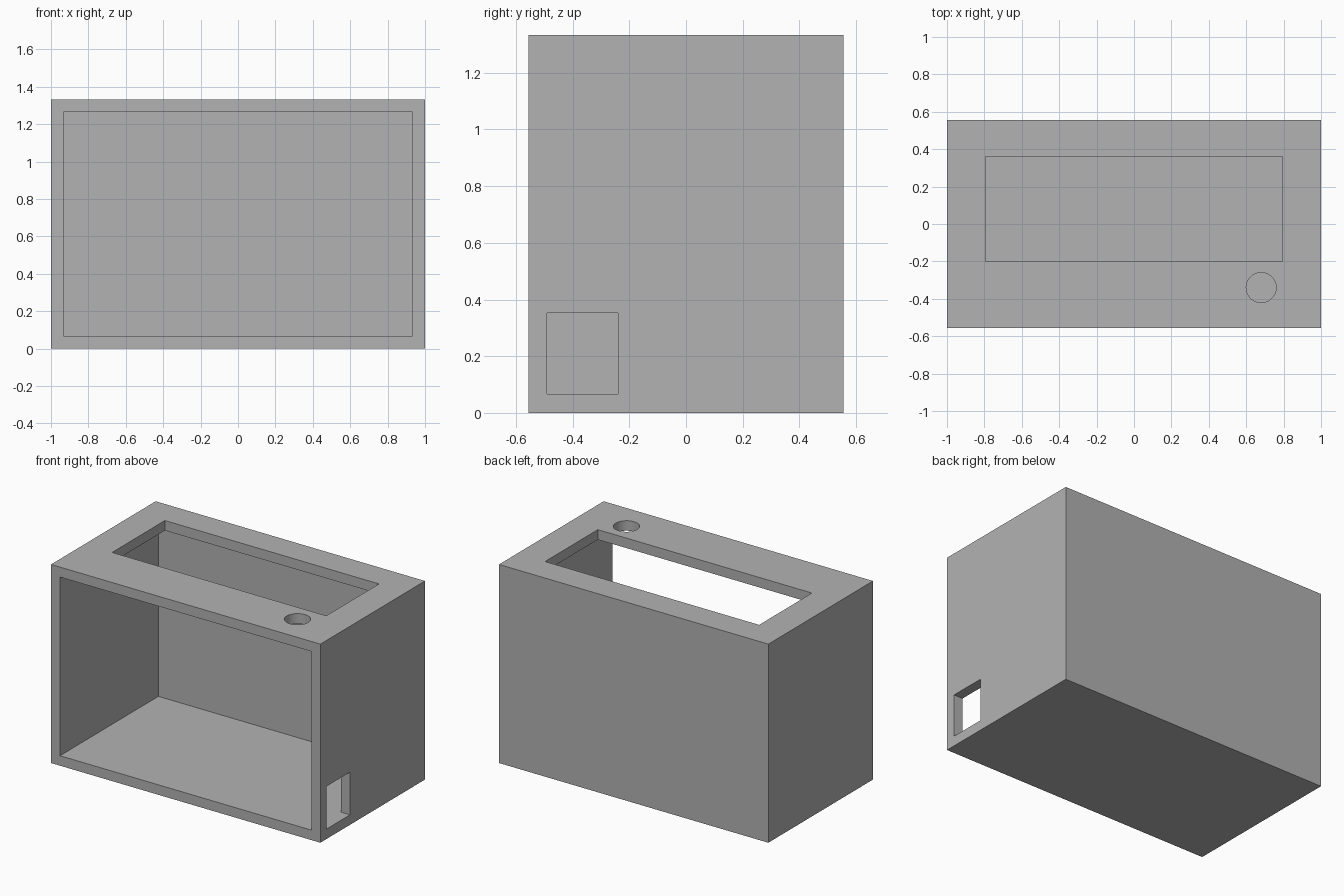
import bpy

default = bpy.data.objects.get("Cube")
if default:
    bpy.data.objects.remove(default, do_unlink=True)

W, D, H, T = 2.0, 1.11, 1.333, 0.067   # outer size and wall thickness
HX, HY = W / 2, D / 2

grey = bpy.data.materials.new("plain grey")
grey.use_nodes = True
colour = (0.448, 0.448, 0.448, 1)
grey.diffuse_color = colour
grey.node_tree.nodes["Principled BSDF"].inputs["Base Color"].default_value = colour


def box(name, low, high):
    """Box between two opposite corners."""
    centre = [(a + b) / 2 for a, b in zip(low, high)]
    bpy.ops.mesh.primitive_cube_add(size=1, location=centre)
    ob = bpy.context.object
    ob.name = name
    ob.scale = [b - a for a, b in zip(low, high)]
    bpy.ops.object.transform_apply(location=True, rotation=False, scale=True)
    ob.data.materials.append(grey)
    return ob


def cut(body, cutter):
    """Subtract the cutter and discard it."""
    cutter.hide_render = True
    mod = body.modifiers.new(cutter.name, "BOOLEAN")
    mod.operation = "DIFFERENCE"
    mod.solver = "EXACT"
    mod.object = cutter
    bpy.context.view_layer.objects.active = body
    bpy.ops.object.modifier_apply(modifier=mod.name)
    bpy.data.objects.remove(cutter, do_unlink=True)


# Outer block
case = box("open_front_case", (-HX, -HY, 0), (HX, HY, H))

# Hollow interior, open at the front
cut(case, box("interior", (T - HX, -HY - T, T), (HX - T, HY - T, H - T)))

# Rectangular window in the top panel
cut(case, box("top_window", (-0.795, -0.2, H - 2 * T), (0.795, 0.36, H + T)))

# Port in the left wall, level with the inner floor
cut(case, box("side_port", (HX - 2 * T, -0.49, T), (HX + T, -0.24, 0.353)))

# Round hole in the top panel
bpy.ops.mesh.primitive_cylinder_add(vertices=64, radius=0.08, depth=4 * T,
                                    location=(0.68, -0.34, H))
hole = bpy.context.object
hole.name = "round_hole"
hole.data.materials.append(grey)
cut(case, hole)

# Smooth the bore, keep every edge crisp
bpy.ops.object.select_all(action="DESELECT")
case.select_set(True)
bpy.context.view_layer.objects.active = case
bpy.ops.object.shade_smooth_by_angle()
